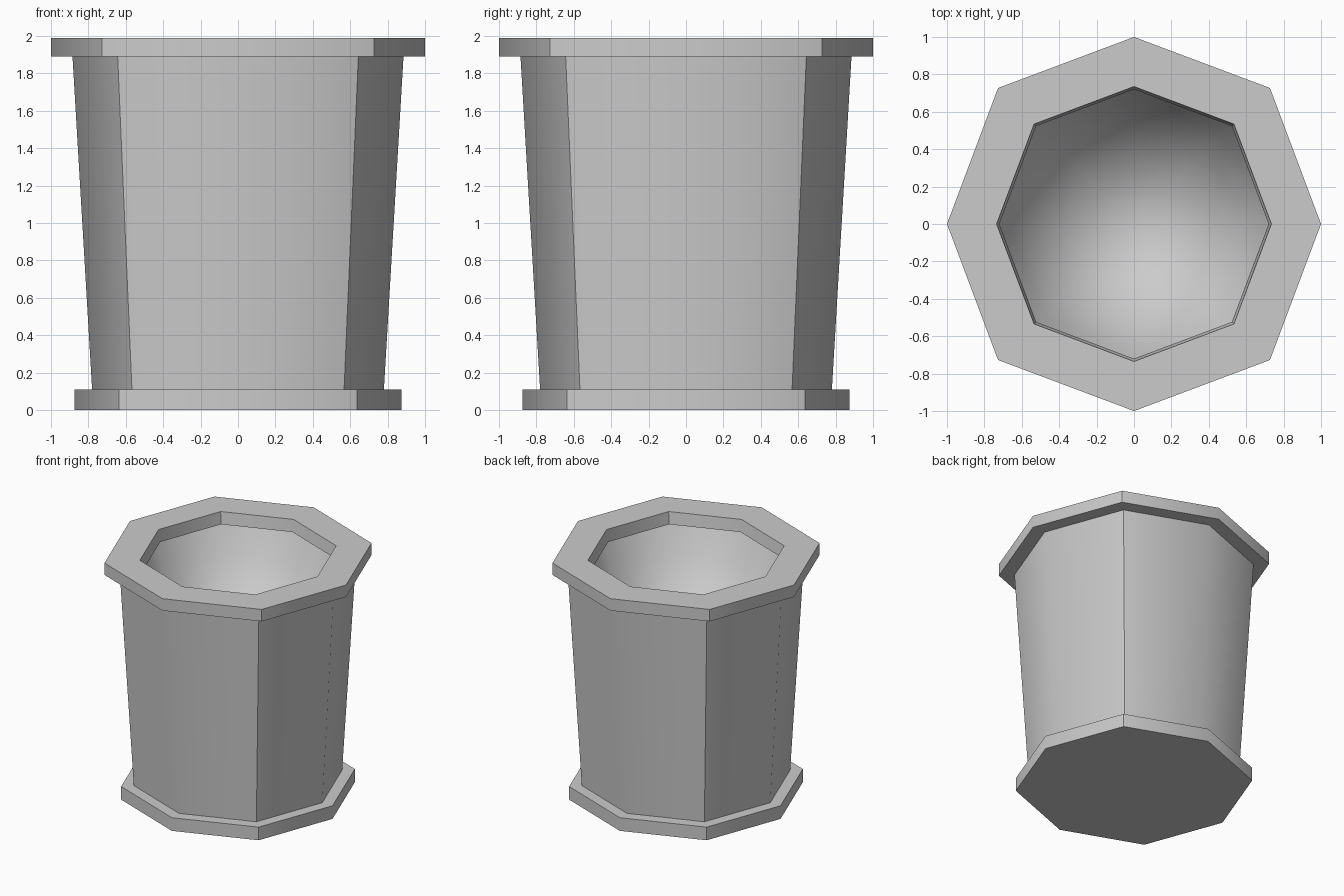
import bpy, bmesh, math

if "Cube" in bpy.data.objects:
    bpy.data.objects.remove(bpy.data.objects["Cube"])

# Octagon outline: points on the axes at 1, diagonal points at 0.727 / 0.727
DIAGONAL = 0.727 * math.sqrt(2)
OUTLINE = []
for i in range(8):
    a = i * math.pi / 4
    k = DIAGONAL if i % 2 else 1.0
    OUTLINE.append((k * math.cos(a), k * math.sin(a)))


def octagon_lathe(name, profile):
    """Sweep a (radius, height) profile around the octagonal outline."""
    bm = bmesh.new()
    rings = []
    for r, z in profile:
        if r == 0:
            rings.append([bm.verts.new((0, 0, z))] * 8)
        else:
            rings.append([bm.verts.new((x * r, y * r, z)) for x, y in OUTLINE])
    for low, high in zip(rings, rings[1:]):
        for i in range(8):
            j = (i + 1) % 8
            corners = [low[i], low[j], high[j], high[i]]
            bm.faces.new(list(dict.fromkeys(corners)))
    mesh = bpy.data.meshes.new(name)
    bm.to_mesh(mesh)
    bm.free()
    obj = bpy.data.objects.new(name, mesh)
    bpy.context.collection.objects.link(obj)
    bpy.ops.object.select_all(action='DESELECT')
    obj.select_set(True)
    bpy.context.view_layer.objects.active = obj
    bpy.ops.object.shade_smooth_by_angle(angle=math.radians(45))
    return obj


# Foot plate
octagon_lathe("base", [(0, 0), (0.875, 0), (0.875, 0.11), (0.78, 0.11)])

# Tapered outer wall
octagon_lathe("body", [(0.78, 0.11), (0.885, 1.89)])

# Overhanging lip with a slightly tapered opening
octagon_lathe("rim", [(0.885, 1.89), (1.0, 1.89), (1.0, 1.99),
                      (0.735, 1.99), (0.72, 1.89), (0.78, 1.89)])

# Rounded hollow inside
octagon_lathe("inner_bowl", [(0.78, 1.89), (0.67, 1.64), (0.50, 1.40),
                             (0.27, 1.23), (0, 1.17)])
